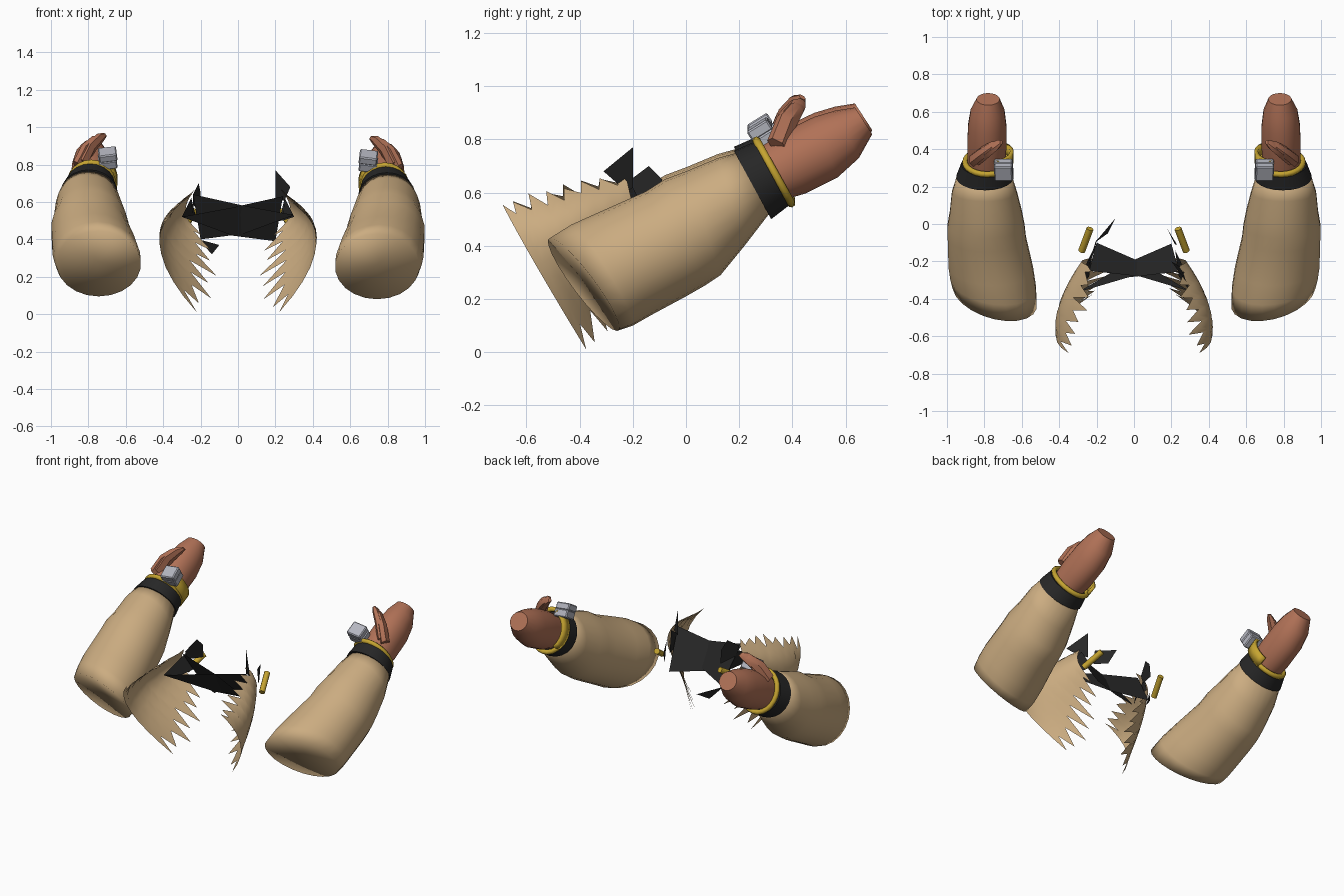
import bpy, bmesh, math, random
from mathutils import Vector

if "Cube" in bpy.data.objects:
    bpy.data.objects.remove(bpy.data.objects["Cube"])

random.seed(4)


def material(name, rgb):
    m = bpy.data.materials.new(name)
    m.diffuse_color = (*rgb, 1)
    m.use_nodes = True
    m.node_tree.nodes["Principled BSDF"].inputs["Base Color"].default_value = m.diffuse_color
    return m


TAN = material("tan cloth", (0.60, 0.415, 0.22))
SKIN = material("brown skin", (0.44, 0.167, 0.095))
BLACK = material("black cloth", (0.02, 0.02, 0.02))
GOLD = material("gold", (0.56, 0.37, 0.03))
GREY = material("grey metal", (0.46, 0.47, 0.53))


def make(name, bm, mat, smooth=40):
    bmesh.ops.recalc_face_normals(bm, faces=bm.faces)
    me = bpy.data.meshes.new(name)
    bm.to_mesh(me)
    bm.free()
    me.materials.append(mat)
    ob = bpy.data.objects.new(name, me)
    bpy.context.collection.objects.link(ob)
    if smooth:
        bpy.context.view_layer.objects.active = ob
        ob.select_set(True)
        bpy.ops.object.shade_smooth_by_angle(angle=math.radians(smooth))
        ob.select_set(False)
    return ob


def ring_point(ring, a, side, dz):
    """ring = top y, top z, bottom y, bottom z, centre x, half width, y skew"""
    ty, tz, by, bz, cx, hw, skew = ring
    c, s = math.cos(a), math.sin(a)
    return Vector((side * (cx + hw * s),
                   (ty + by) / 2 + (ty - by) / 2 * c + skew * s,
                   (tz + bz) / 2 + (tz - bz) / 2 * c + dz))


def loft(name, rings, side, dz, mat, n=20, arc=(0, 2 * math.pi), dent=None, caps=True, smooth=40):
    bm = bmesh.new()
    closed = arc[1] - arc[0] > 6.2
    k = n if closed else n + 1
    rows = [[bm.verts.new(ring_point(r, arc[0] + (arc[1] - arc[0]) * i / n, side, dz))
             for i in range(k)] for r in rings]
    for r0, r1 in zip(rows, rows[1:]):
        for i in range(n):
            j = (i + 1) % k
            bm.faces.new((r0[i], r0[j], r1[j], r1[i]))
    if dent:
        c = bm.verts.new((side * dent[0], dent[1], dent[2] + dz))
        for i in range(n):
            bm.faces.new((rows[0][i], rows[0][(i + 1) % n], c))
    if caps and closed:
        bm.faces.new(rows[-1])
        if not dent:
            bm.faces.new(rows[0])
    return make(name, bm, mat, smooth)


def tube(name, pts, radius, mat, cyclic=False, res=2):
    cu = bpy.data.curves.new(name, 'CURVE')
    cu.dimensions = '3D'
    cu.bevel_depth, cu.bevel_resolution, cu.use_fill_caps = radius, res, True
    sp = cu.splines.new('POLY')
    sp.points.add(len(pts) - 1)
    for p, q in zip(sp.points, pts):
        p.co = (*q, 1)
    sp.use_cyclic_u = cyclic
    cu.materials.append(mat)
    ob = bpy.data.objects.new(name, cu)
    bpy.context.collection.objects.link(ob)
    return ob


SLEEVE = [(-.51, .43, -.26, .08, .744, .226, .05), (-.43, .48, -.20, .10, .753, .231, .03),
          (-.33, .525, -.13, .14, .766, .228, .01), (-.15, .605, 0, .21, .787, .211, 0),
          (-.08, .65, .07, .25, .791, .207, 0), (0, .68, .13, .29, .792, .194, 0),
          (.12, .73, .22, .40, .80, .175, 0), (.20, .752, .32, .53, .80, .145, 0)]
CUFF = [(.18, .757, .32, .50, .797, .154, 0), (.255, .79, .385, .55, .79, .134, 0)]
HAND = [(.25, .75, .36, .57, .79, .10, 0), (.36, .825, .45, .597, .787, .106, 0),
        (.48, .884, .57, .657, .785, .104, 0), (.56, .908, .65, .73, .783, .092, 0),
        (.635, .92, .70, .82, .78, .062, 0)]
BRACELET = (.265, .795, .395, .56, .785, .118, 0)
BAND = [(.262, .80, .388, .56, .785, .130, 0), (.332, .835, .448, .59, .785, .132, 0)]

for side, word, dz in ((-1, "left", .015), (1, "right", 0)):
    # sleeve with a slightly sunken, softly rounded shoulder end
    loft(word + "_sleeve", SLEEVE, side, dz, TAN, n=22, dent=(.75, -.372, .268), smooth=179)
    loft(word + "_cuff", CUFF, side, dz, BLACK, n=22, smooth=30)
    loft(word + "_hand", HAND, side, dz, SKIN, n=18)
    # bracelet ring and broad plate on the inner wrist
    tube(word + "_bracelet", [ring_point(BRACELET, 2 * math.pi * i / 24, side, dz)
                              for i in range(24)], .016, GOLD, True)
    band = loft(word + "_wrist_plate", BAND, side, dz, GOLD, n=8, arc=(-2.3, -.4), smooth=30)
    sol = band.modifiers.new("thickness", 'SOLIDIFY')
    sol.thickness = .02
    sol.offset = 0
    # thumb and finger as flattened tapered tubes
    for name, shift in (("thumb", 0), ("finger", .035)):
        bm = bmesh.new()
        rows = []
        for x, y, z, w in ((.83, .35, .79, .038), (.785, .385, .88, .036),
                           (.735, .42, .930, .028), (.71, .437, .944, .013)):
            rows.append([bm.verts.new((side * (x + shift * .8 + w * .55 * a), y + w * b - shift * .2,
                                       z + w * .5 * a - w * .5 * b - shift * .4 + dz))
                         for a, b in ((-1, -.5), (-1, .5), (0, 1), (1, .5), (1, -.5), (0, -1))])
        for r0, r1 in zip(rows, rows[1:]):
            for i in range(6):
                bm.faces.new((r0[i], r0[i - 1], r1[i - 1], r1[i]))
        bm.faces.new(rows[0])
        bm.faces.new(rows[-1])
        make(word + "_" + name, bm, SKIN)
    # two-slab metal block on the wrist
    for k, off in enumerate((-.02, .024)):
        bm = bmesh.new()
        bmesh.ops.create_cube(bm, size=1)
        bmesh.ops.scale(bm, vec=(.098, .09, .05 - .006 * k), verts=bm.verts)
        bmesh.ops.bevel(bm, geom=bm.edges[:], offset=.006, segments=1, affect='EDGES')
        block = make(word + "_wrist_block_" + str(k + 1), bm, GREY, 0)
        t = math.radians(32)
        block.location = (side * .697, .290 - off * math.sin(t), .818 + off * math.cos(t) + dz)
        block.rotation_euler = (t, side * .12, 0)

# torn side panels: quadratic patch with zigzag upper and lower edges
PANEL = [[(.22, -.375, .01), (.41, -.56, .32), (.35, -.69, .555)],
         [(.14, -.25, .21), (.39, -.40, .44), (.27, -.47, .62)],
         [(.21, -.18, .45), (.28, -.20, .55), (.22, -.23, .68)]]


def quad(a, b, c, u):
    a, b, c = Vector(a), Vector(b), Vector(c)
    return a * (2 * (u - .5) * (u - 1)) + b * (4 * u * (1 - u)) + c * (2 * u * (u - .5))


COLS, ROWS = 14, 8
for side, word in ((-1, "left"), (1, "right")):
    bm = bmesh.new()
    grid = []
    for i in range(COLS + 1):
        # ragged reach of the lower and upper edge in this column
        tip = i % 2 == 0
        low, high = [random.uniform(.95, 1.08) if tip else random.uniform(.66, .80) for _ in range(2)]
        if i == 0:
            low = high = 1
        col = []
        for j in range(ROWS + 1):
            s = -low + (low + high) * j / ROWS
            t = i / COLS
            if tip and j in (0, ROWS):
                t = max(0, t - .05)
            p = quad(*[quad(*row, (s + 1) / 2) for row in PANEL], t)
            col.append(bm.verts.new((side * p.x, p.y, p.z)))
        grid.append(col)
    for c0, c1 in zip(grid, grid[1:]):
        for j in range(ROWS):
            bm.faces.new((c0[j], c0[j + 1], c1[j + 1], c1[j]))
    make(word + "_torn_panel", bm, TAN, 50)
    # gold pin behind each panel
    tube(word + "_pin", [(side * .28, -.145, .475), (side * .235, -.025, .55)], .019, GOLD)


def sheet(name, pts):
    bm = bmesh.new()
    bm.faces.new([bm.verts.new(p) for p in pts])
    return make(name, bm, BLACK, 0)


# crossed straps
STRAP = [(-.24, -.25, .64), (-.20, -.10, .40), (.03, -.20, .43), (.30, -.36, .53), (.03, -.28, .58)]
sheet("strap_one", STRAP)
sheet("strap_two", [(-x, y - .005, z - .01) for x, y, z in STRAP])
# loose black scraps around the straps
sheet("right_upper_scrap", [(.20, -.20, .77), (.28, -.31, .68), (.25, -.23, .61), (.20, -.20, .60)])
sheet("left_upper_scrap", [(-.24, -.22, .64), (-.21, -.14, .70), (-.20, -.09, .65),
                           (-.20, -.08, .56), (-.24, -.2, .58)])
sheet("left_lower_scrap", [(-.21, -.10, .40), (-.10, .03, .37), (-.14, -.05, .32)])
sheet("right_rear_scrap", [(.22, -.11, .60), (.155, .02, .57), (.18, -.03, .49), (.23, -.11, .50)])
for side, word in ((-1, "left"), (1, "right")):
    sheet(word + "_side_scrap", [(side * .24, -.28, .50), (side * .30, -.36, .52),
                                 (side * .25, -.20, .62), (side * .22, -.14, .50)])
